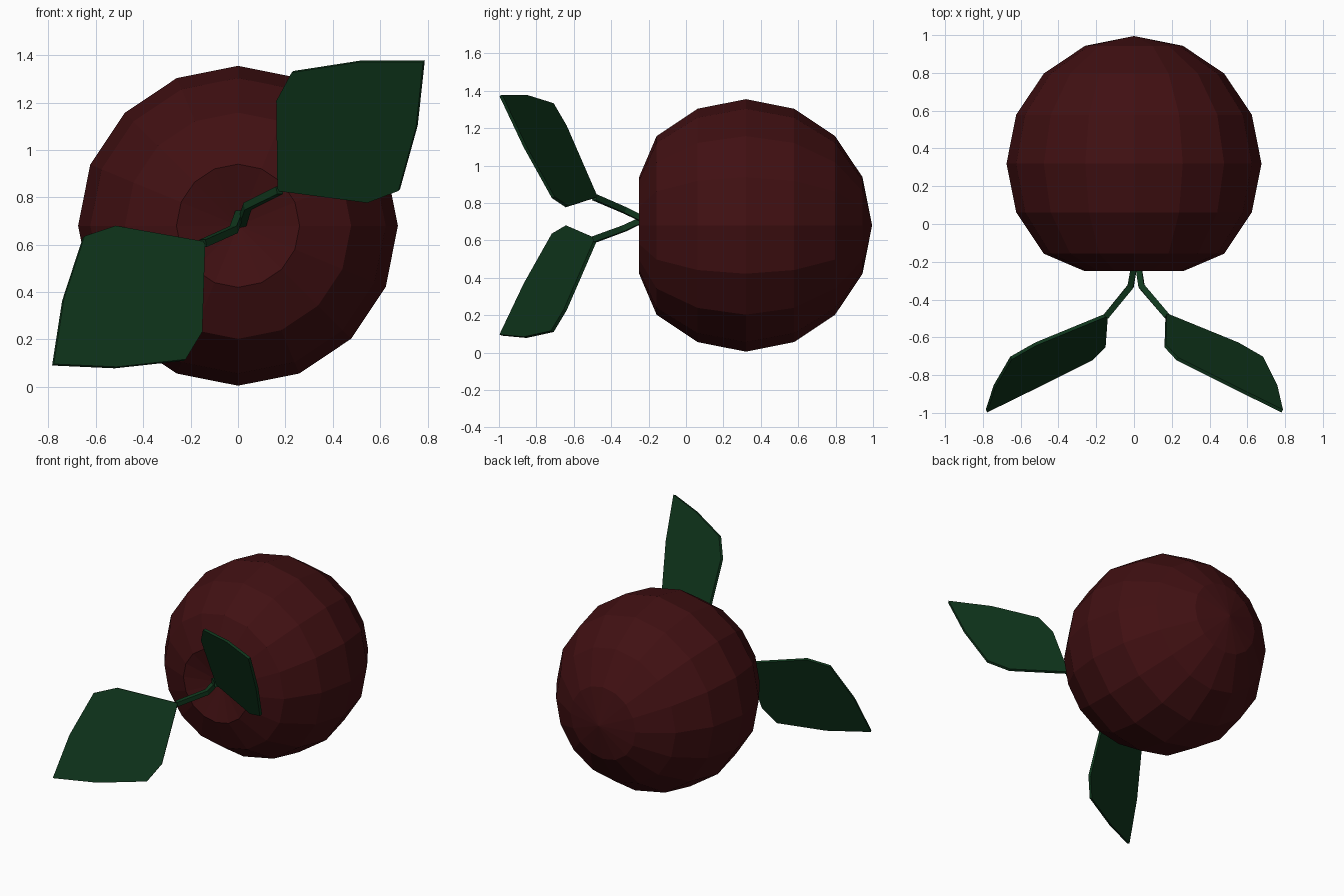
import bpy, bmesh
from math import sin, cos, pi, radians
from mathutils import Vector, Matrix

if "Cube" in bpy.data.objects:
    bpy.data.objects.remove(bpy.data.objects["Cube"])


def material(name, rgb):
    m = bpy.data.materials.new(name)
    m.diffuse_color = (*rgb, 1)
    m.use_nodes = True
    m.node_tree.nodes["Principled BSDF"].inputs["Base Color"].default_value = m.diffuse_color
    return m


RED = material("dark_red", (0.052, 0.005, 0.006))
GREEN = material("leaf_green", (0.005, 0.038, 0.012))


def add_object(name, bm, mat):
    bmesh.ops.recalc_face_normals(bm, faces=bm.faces)
    me = bpy.data.meshes.new(name)
    bm.to_mesh(me)
    bm.free()
    me.materials.append(mat)
    ob = bpy.data.objects.new(name, me)
    bpy.context.collection.objects.link(ob)
    return ob


# Fruit: 16-sided ball lying along y, with a dimple at the front
R, CY, CZ, SEG = 0.675, 0.32, 0.68, 16
profile = [(R * sin(i * pi / 8), CY - R * cos(i * pi / 8)) for i in range(9)]
profile[0] = (0, -0.18)
profile[1] = (0.26, -0.25)
bm = bmesh.new()
rings = []
for r, y in profile:
    n = 1 if r < 1e-5 else SEG
    rings.append([bm.verts.new((r * sin(2 * pi * k / SEG), y, CZ + r * cos(2 * pi * k / SEG)))
                  for k in range(n)])
for a, b in zip(rings, rings[1:]):
    for k in range(SEG):
        j = (k + 1) % SEG
        corners = [a[k % len(a)], a[j % len(a)], b[j % len(b)], b[k % len(b)]]
        bm.faces.new(list(dict.fromkeys(corners)))
add_object("fruit", bm, RED)

# Leaf outline, relative to the point where it meets its stem
base = Vector((0.17, -0.48, 0.83))
outline = [Vector(p) - base for p in (
    (0.17, -0.48, 0.83), (0.165, -0.645, 1.21), (0.23, -0.715, 1.33),
    (0.52, -0.86, 1.375), (0.785, -0.99, 1.375), (0.755, -0.86, 1.10),
    (0.68, -0.71, 0.83), (0.55, -0.635, 0.78))]
normal = Vector((0.069, 0.144, 0.063)).normalized()


def leaf(name, origin, turn):
    bm = bmesh.new()
    half = normal * 0.009
    back = [bm.verts.new(p + half) for p in outline]
    front = [bm.verts.new(p - half) for p in outline]
    bm.faces.new(back)
    bm.faces.new(front[::-1])
    for i in range(len(outline)):
        j = (i + 1) % len(outline)
        bm.faces.new((back[i], front[i], front[j], back[j]))
    bm.transform(Matrix.Translation(origin) @ Matrix.Rotation(radians(turn), 4, 'Y'))
    add_object(name, bm, GREEN)


# Thin four-sided stem swept along a short path
def stem(name, path, w=0.016):
    pts = [Vector(p) for p in path]
    bm = bmesh.new()
    loops = []
    for i, p in enumerate(pts):
        d = (pts[min(i + 1, len(pts) - 1)] - pts[max(i - 1, 0)]).normalized()
        u = d.cross(Vector((0, 0, 1))).normalized()
        v = u.cross(d)
        loops.append([bm.verts.new(p + (u * a + v * b) * w)
                      for a, b in ((1, 1), (-1, 1), (-1, -1), (1, -1))])
    for a, b in zip(loops, loops[1:]):
        for k in range(4):
            j = (k + 1) % 4
            bm.faces.new((a[k], a[j], b[j], b[k]))
    bm.faces.new(loops[0][::-1])
    bm.faces.new(loops[-1])
    add_object(name, bm, GREEN)


leaf("upper_leaf", base, 0)
leaf("lower_leaf", Vector((-0.142, -0.48, 0.61)), 182.6)
stem("upper_stem", [(0.015, -0.17, 0.685), (0.04, -0.33, 0.762), (0.175, -0.488, 0.83)])
stem("lower_stem", [(0.01, -0.17, 0.74), (-0.018, -0.33, 0.664), (-0.147, -0.488, 0.606)])
